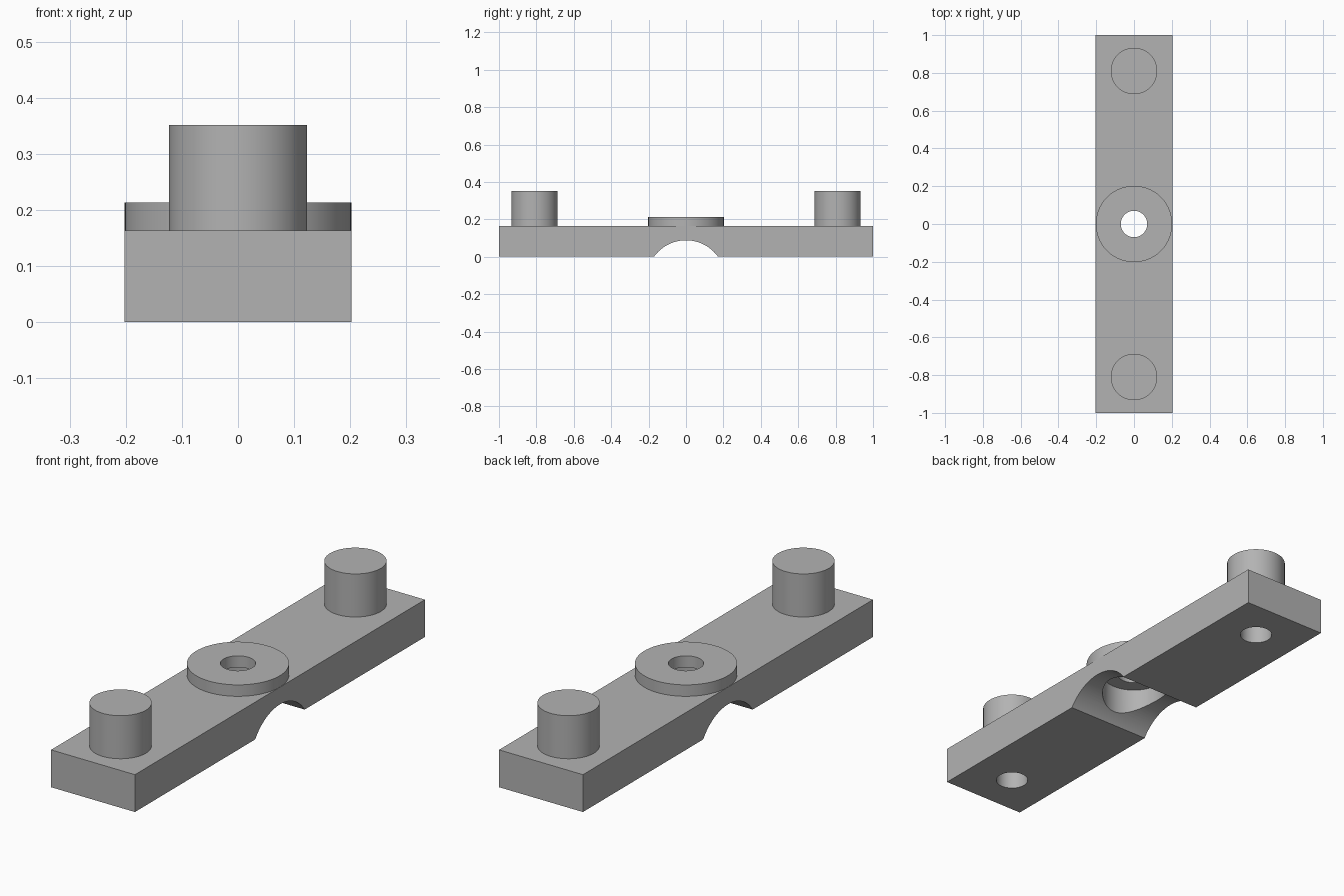
import bpy
import math

if "Cube" in bpy.data.objects:
    bpy.data.objects.remove(bpy.data.objects["Cube"], do_unlink=True)

HALF_WIDTH = 0.2025
BAR_TOP = 0.163
PEG_Y = 0.81

grey = bpy.data.materials.new("plain grey")
grey.use_nodes = True
grey.diffuse_color = (0.45, 0.45, 0.45, 1)
grey.node_tree.nodes["Principled BSDF"].inputs["Base Color"].default_value = grey.diffuse_color


def cylinder(name, radius, low, high, y=0):
    """Upright cylinder between two heights."""
    bpy.ops.mesh.primitive_cylinder_add(vertices=96, radius=radius, depth=high - low,
                                        location=(0, y, (low + high) / 2))
    obj = bpy.context.object
    obj.name = name
    obj.data.materials.append(grey)
    return obj


def combine(target, tool, operation):
    """Apply a boolean and discard the tool."""
    mod = target.modifiers.new(operation.lower(), 'BOOLEAN')
    mod.operation = operation
    mod.solver = 'EXACT'
    mod.object = tool
    tool.hide_render = True
    bpy.ops.object.select_all(action='DESELECT')
    bpy.context.view_layer.objects.active = target
    target.select_set(True)
    bpy.ops.object.modifier_apply(modifier=mod.name)
    bpy.data.objects.remove(tool, do_unlink=True)


# Flat bar
bpy.ops.mesh.primitive_cube_add(size=1, location=(0, 0, BAR_TOP / 2))
bar = bpy.context.object
bar.name = "mounting_bar"
bar.scale = (2 * HALF_WIDTH, 2, BAR_TOP)
bpy.ops.object.transform_apply(location=True, rotation=False, scale=True)
bar.data.materials.append(grey)

# Raised centre ring and end pegs
combine(bar, cylinder("centre_ring", HALF_WIDTH - 0.0005, 0.14, 0.213), 'UNION')
for side in (-1, 1):
    combine(bar, cylinder("peg", 0.123, 0.12, 0.351, side * PEG_Y), 'UNION')

# Arched groove across the underside
arch_half, arch_height = 0.171, 0.088
arch_radius = (arch_half ** 2 + arch_height ** 2) / (2 * arch_height)
groove = cylinder("groove_cutter", arch_radius, -0.5, 0.5)
groove.location.z = arch_height - arch_radius
groove.rotation_euler.y = math.pi / 2
bpy.context.view_layer.update()
combine(bar, groove, 'DIFFERENCE')

# Stepped centre bore
combine(bar, cylinder("wide_bore_cutter", 0.134, -0.1, BAR_TOP), 'DIFFERENCE')
combine(bar, cylinder("narrow_bore_cutter", 0.07, -0.1, 0.4), 'DIFFERENCE')

# Blind holes running up into the pegs
for side in (-1, 1):
    combine(bar, cylinder("blind_hole_cutter", 0.067, -0.1, 0.3, side * PEG_Y), 'DIFFERENCE')

bpy.ops.object.select_all(action='DESELECT')
bpy.context.view_layer.objects.active = bar
bar.select_set(True)
bpy.ops.object.shade_smooth_by_angle(angle=math.radians(30))
